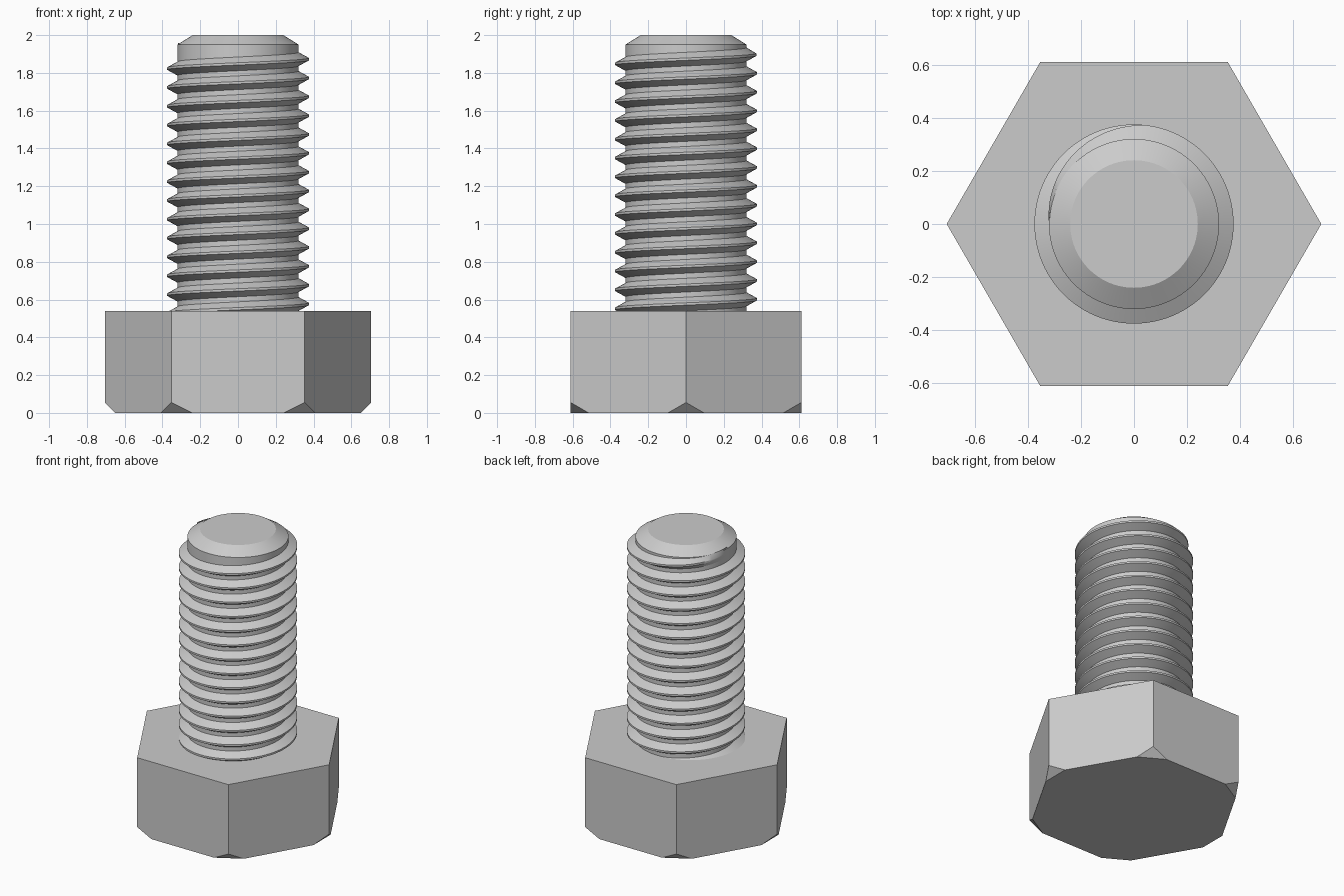
import bpy, bmesh
from math import pi, cos, sin, tau, radians
from mathutils import Vector

default = bpy.data.objects.get("Cube")
if default:
    bpy.data.objects.remove(default, do_unlink=True)

steel = bpy.data.materials.new("grey steel")
steel.use_nodes = True
GREY = (0.6, 0.6, 0.6, 1)
steel.diffuse_color = GREY
steel.node_tree.nodes["Principled BSDF"].inputs["Base Color"].default_value = GREY

HEAD_TOP, HEAD_R, CUT = 0.54, 0.705, 0.055
CORE_R, CREST_R, TIP_R = 0.32, 0.375, 0.24
PITCH, SEGMENTS = 0.0997, 96


def add_object(name, bm, smooth):
    bmesh.ops.recalc_face_normals(bm, faces=bm.faces)
    mesh = bpy.data.meshes.new(name)
    bm.to_mesh(mesh)
    bm.free()
    mesh.materials.append(steel)
    obj = bpy.data.objects.new(name, mesh)
    bpy.context.collection.objects.link(obj)
    if smooth:
        bpy.ops.object.select_all(action="DESELECT")
        obj.select_set(True)
        bpy.context.view_layer.objects.active = obj
        bpy.ops.object.shade_smooth_by_angle(angle=radians(28))
    return obj


def ring(bm, radius, z, count):
    return [bm.verts.new((radius * cos(tau * i / count), radius * sin(tau * i / count), z))
            for i in range(count)]


def stack(bm, profile, count):
    """Closed solid through rings of (radius, z)."""
    rings = [ring(bm, r, z, count) for r, z in profile]
    for low, high in zip(rings, rings[1:]):
        for i in range(count):
            j = (i + 1) % count
            bm.faces.new((low[i], low[j], high[j], high[i]))
    bm.faces.new(rings[0][::-1])
    bm.faces.new(rings[-1])


# Hexagonal head, with a flat cut across each bottom corner
bm = bmesh.new()
stack(bm, [(HEAD_R, 0), (HEAD_R, HEAD_TOP)], 6)
for k in range(6):
    out = Vector((cos(k * pi / 3), sin(k * pi / 3), 0))
    cut = bmesh.ops.bisect_plane(bm, geom=bm.verts[:] + bm.edges[:] + bm.faces[:],
                                 plane_co=out * (HEAD_R - CUT),
                                 plane_no=out - Vector((0, 0, 1)), clear_outer=True)
    edges = [e for e in cut["geom_cut"] if isinstance(e, bmesh.types.BMEdge)]
    bmesh.ops.holes_fill(bm, edges=edges, sides=0)
add_object("hex_head", bm, False)

# Shank core with a chamfered tip
bm = bmesh.new()
stack(bm, [(CORE_R, HEAD_TOP - 0.1), (CORE_R, 1.95), (TIP_R, 2)], SEGMENTS)
add_object("shank_core", bm, True)

# Right-handed helical thread that starts in the head and fades out near the tip
bm = bmesh.new()
TURNS, FADE, START_Z = 14.5, 0.27, 1.773 - 13 * PITCH
ROOT_HALF, CREST_HALF = 0.375 * PITCH, 0.0625 * PITCH
sections = []
for i in range(int(TURNS * SEGMENTS) + 1):
    turn = i / SEGMENTS
    fade = min(1, (TURNS - turn) / FADE)
    crest = CORE_R + (CREST_R - CORE_R) * fade
    z = START_Z + PITCH * turn
    c, s = cos(tau * turn), sin(tau * turn)
    section = [(CORE_R - 0.002, -ROOT_HALF), (crest, -CREST_HALF),
               (crest, CREST_HALF), (CORE_R - 0.002, ROOT_HALF)]
    sections.append([bm.verts.new((r * c, r * s, z + dz)) for r, dz in section])
for a, b in zip(sections, sections[1:]):
    for k in range(4):
        n = (k + 1) % 4
        bm.faces.new((a[k], b[k], b[n], a[n]))
bm.faces.new(sections[0])
bm.faces.new(sections[-1][::-1])
add_object("screw_thread", bm, True)
